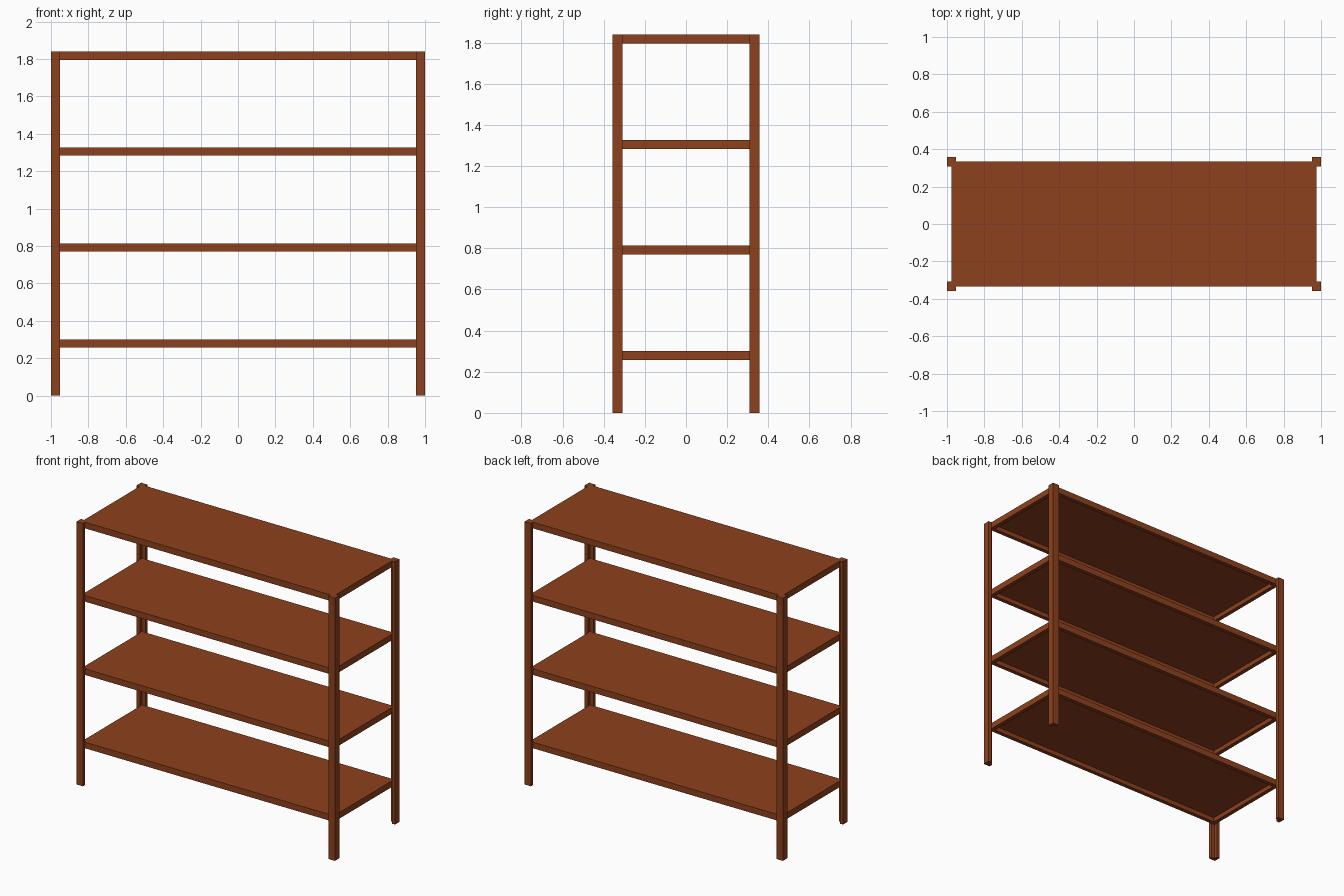
import bpy, bmesh

if "Cube" in bpy.data.objects:
    bpy.data.objects.remove(bpy.data.objects["Cube"])

HX, HY, H = 1.0, 0.357, 1.839     # half width, half depth, height
LEG, T = 0.049, 0.024             # angle-profile leg width and thickness
SHELF_H, RIM, PANEL = 0.043, 0.04, 0.012
TOPS = [0.300 + 0.513 * i for i in range(4)]

brown = bpy.data.materials.new("brown_finish")
brown.diffuse_color = (0.27, 0.053, 0.012, 1)
brown.use_nodes = True
brown.node_tree.nodes["Principled BSDF"].inputs["Base Color"].default_value = brown.diffuse_color


def finish(name, bm):
    bmesh.ops.recalc_face_normals(bm, faces=bm.faces)
    mesh = bpy.data.meshes.new(name)
    bm.to_mesh(mesh)
    bm.free()
    mesh.materials.append(brown)
    obj = bpy.data.objects.new(name, mesh)
    bpy.context.collection.objects.link(obj)
    return obj


# Corner posts: L-shaped profile extruded upward
def post(name, sx, sy):
    bm = bmesh.new()
    profile = [(0, 0), (LEG, 0), (LEG, T), (T, T), (T, LEG), (0, LEG)]
    verts = [bm.verts.new((sx * (HX - x), sy * (HY - y), 0)) for x, y in profile]
    face = bm.faces.new(verts)
    ext = bmesh.ops.extrude_face_region(bm, geom=[face])["geom"]
    bmesh.ops.translate(bm, vec=(0, 0, H),
                        verts=[g for g in ext if isinstance(g, bmesh.types.BMVert)])
    return finish(name, bm)


# Shelves: slab with a recessed underside that leaves a rim frame
def shelf(name, top):
    bm = bmesh.new()
    bmesh.ops.create_cube(bm, size=1)
    bmesh.ops.scale(bm, vec=(2 * (HX - T), 2 * (HY - T), SHELF_H), verts=bm.verts)
    bmesh.ops.translate(bm, vec=(0, 0, top - SHELF_H / 2), verts=bm.verts)
    under = min(bm.faces, key=lambda f: f.calc_center_median().z)
    bmesh.ops.inset_region(bm, faces=[under], thickness=RIM)
    ext = bmesh.ops.extrude_discrete_faces(bm, faces=[under])["faces"][0]
    bmesh.ops.translate(bm, vec=(0, 0, SHELF_H - PANEL), verts=ext.verts)
    return finish(name, bm)


for sx, side in ((-1, "left"), (1, "right")):
    for sy, end in ((-1, "front"), (1, "back")):
        post(f"{end}_{side}_post", sx, sy)

for i, top in enumerate(TOPS):
    shelf(f"shelf_{i + 1}", top)
